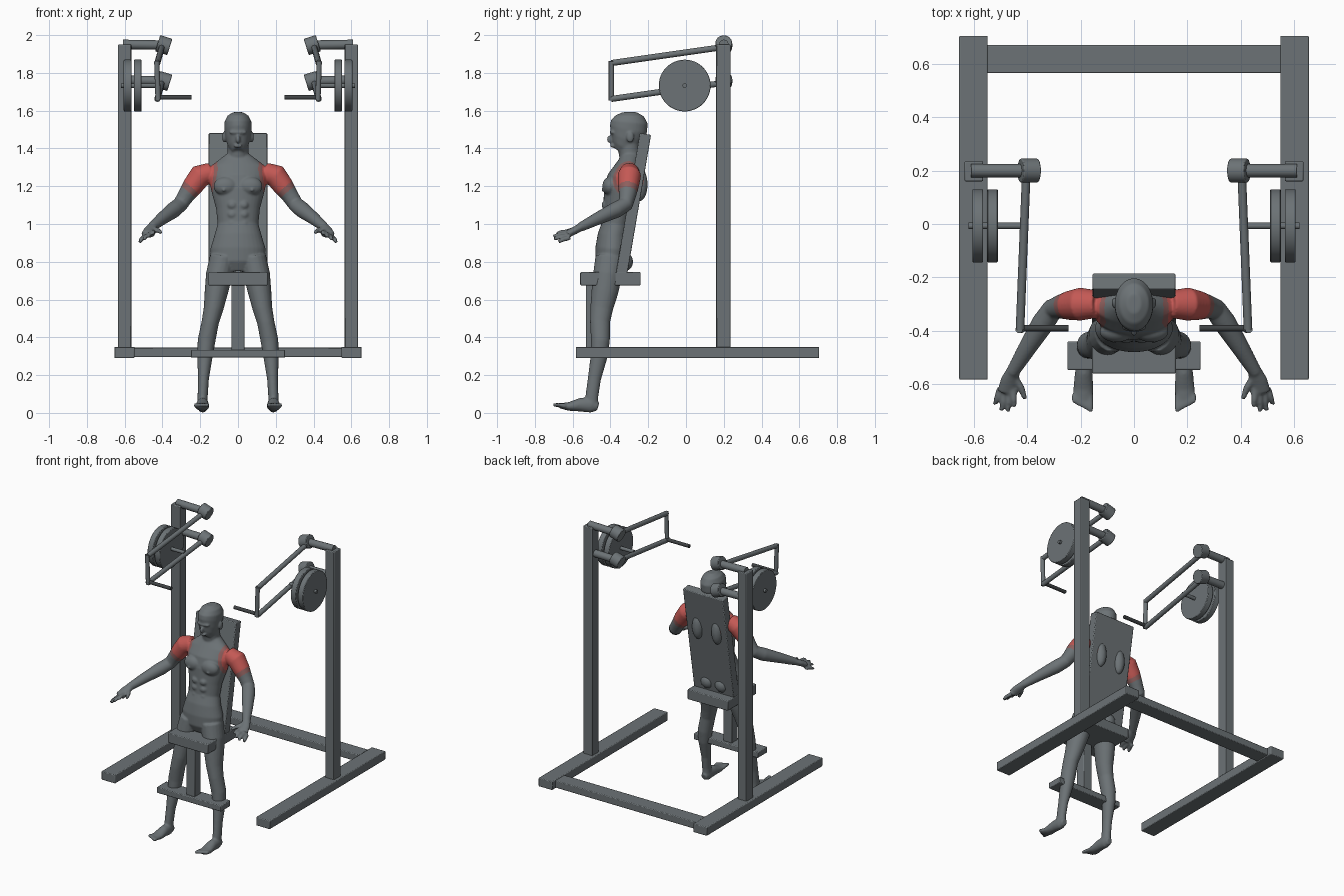
import bpy
import bmesh
from math import cos, sin, pi, radians
from mathutils import Vector, Matrix

default_cube = bpy.data.objects.get("Cube")
if default_cube:
    bpy.data.objects.remove(default_cube, do_unlink=True)


def make_material(name, colour):
    material = bpy.data.materials.new(name)
    material.use_nodes = True
    material.diffuse_color = (*colour, 1)
    shader = material.node_tree.nodes["Principled BSDF"]
    shader.inputs["Base Color"].default_value = (*colour, 1)
    shader.inputs["Roughness"].default_value = 0.7
    return material


steel = make_material("steel grey", (0.15, 0.17, 0.18))
rubber = make_material("dark rubber", (0.05, 0.055, 0.058))
muscle = make_material("muscle red", (0.55, 0.1, 0.09))
muscle_edge = make_material("faded muscle red", (0.27, 0.115, 0.11))


def finish(name, bm, material, bevel=0.0):
    """Turn a bmesh into a named object with soft edges."""
    bmesh.ops.recalc_face_normals(bm, faces=bm.faces)
    mesh = bpy.data.meshes.new(name)
    bm.to_mesh(mesh)
    bm.free()
    mesh.materials.append(material)
    obj = bpy.data.objects.new(name, mesh)
    bpy.context.collection.objects.link(obj)
    bpy.ops.object.select_all(action="DESELECT")
    obj.select_set(True)
    bpy.context.view_layer.objects.active = obj
    bpy.ops.object.shade_smooth_by_angle(angle=radians(35))
    if bevel:
        modifier = obj.modifiers.new("soft edges", "BEVEL")
        modifier.width = bevel
        modifier.segments = 2
        modifier.limit_method = "ANGLE"
    return obj


def box(name, low, high, bevel=0.005, material=steel):
    low, high = Vector(low), Vector(high)
    bm = bmesh.new()
    bmesh.ops.create_cube(bm, size=1)
    bmesh.ops.scale(bm, vec=high - low, verts=bm.verts)
    bmesh.ops.translate(bm, vec=(low + high) / 2, verts=bm.verts)
    return finish(name, bm, material, bevel)


def rod(name, start, end, radius, sides=20, bevel=0.0, material=steel):
    start, end = Vector(start), Vector(end)
    axis = end - start
    turn = axis.to_track_quat("Z", "Y").to_matrix().to_4x4()
    bm = bmesh.new()
    bmesh.ops.create_cone(bm, cap_ends=True, segments=sides, radius1=radius,
                          radius2=radius, depth=axis.length,
                          matrix=Matrix.Translation((start + end) / 2) @ turn)
    return finish(name, bm, material, bevel)


# Floor frame, uprights and press arms
box("rear_beam", (-0.56, 0.565, 0.295), (0.56, 0.67, 0.345))
for side, s in (("left", 1), ("right", -1)):
    def mirrored(*point):
        return Vector((s * point[0], point[1], point[2]))

    def side_box(name, low, high):
        a, b = mirrored(*low), mirrored(*high)
        box(side + name, [min(p) for p in zip(a, b)], [max(p) for p in zip(a, b)])

    side_box("_floor_rail", (0.548, -0.583, 0.29), (0.655, 0.705, 0.35))
    side_box("_upright", (0.565, 0.16, 0.345), (0.635, 0.235, 1.95))

    # Two parallel arms, each on a tilted hub
    for level, height in (("upper", 1.947), ("lower", 1.757)):
        hub = mirrored(0.393, 0.2, height)
        tilt = mirrored(0.032, 0, 0.01)
        rod(f"{side}_{level}_crossbar", mirrored(0.61, 0.2, height + 0.004), hub, 0.025)
        rod(f"{side}_{level}_hub", hub - tilt, hub + tilt, 0.045, 24, 0.004)
        rod(f"{side}_{level}_press_arm", mirrored(0.403, 0.2, height - 0.01),
            mirrored(0.427, -0.395, height - 0.095), 0.016)
    rod(side + "_arm_link", mirrored(0.43, -0.395, 1.862), mirrored(0.423, -0.395, 1.655), 0.014)
    rod(side + "_handle", mirrored(0.43, -0.39, 1.67), mirrored(0.245, -0.39, 1.67),
        0.012, material=rubber)

    # Weight discs on their pin
    rod(side + "_weight_pin", mirrored(0.62, -0.007, 1.733), mirrored(0.41, -0.007, 1.733), 0.012)
    for place, x in (("inner", 0.51), ("outer", 0.565)):
        rod(f"{side}_{place}_weight", mirrored(x, -0.007, 1.733),
            mirrored(x + 0.04, -0.007, 1.733), 0.137, 48, 0.004)

# Bench
box("seat", (-0.157, -0.56, 0.675), (0.157, -0.24, 0.745))
box("seat_column", (-0.034, -0.53, 0.33), (0.034, -0.46, 0.68))
box("foot_bar", (-0.25, -0.547, 0.292), (0.25, -0.44, 0.333))
back_pad = box("back_pad", (-0.155, -0.03, -0.388), (0.155, 0.03, 0.388))
back_pad.location = (0, -0.28, 1.094)
back_pad.rotation_euler.x = radians(-9.7)


# Figure: lofted limbs and rounded muscles fused into one skin
body = bmesh.new()


def loft(rings, s=1, sides=20):
    """Skin elliptical rings (x, y, z, half width, half depth) along a path."""
    centres = [Vector((s * r[0], r[1], r[2])) for r in rings]
    loops = []
    for i, ring in enumerate(rings):
        ahead, behind = min(i + 1, len(rings) - 1), max(i - 1, 0)
        along = (centres[ahead] - centres[behind]).normalized()
        across = Vector((1, 0, 0))
        across = (across - along * across.dot(along)).normalized()
        deep = along.cross(across)
        angles = [2 * pi * k / sides for k in range(sides)]
        loops.append([body.verts.new(centres[i] + across * cos(a) * ring[3]
                                     + deep * sin(a) * ring[-1]) for a in angles])
    for lower, upper in zip(loops, loops[1:]):
        for k in range(sides):
            n = (k + 1) % sides
            body.faces.new((lower[k], lower[n], upper[n], upper[k]))
    body.faces.new(loops[0][::-1])
    body.faces.new(loops[-1])


def blob(centre, radii):
    matrix = Matrix.Translation(centre) @ Matrix.Diagonal((*radii, 1))
    bmesh.ops.create_icosphere(body, subdivisions=3, radius=1, matrix=matrix)


torso = [(-0.395, 0.75, 0.09, 0.06), (-0.395, 0.8, 0.143, 0.085), (-0.39, 0.87, 0.146, 0.09),
         (-0.385, 0.94, 0.125, 0.082), (-0.37, 1.0, 0.108, 0.075), (-0.36, 1.08, 0.116, 0.08),
         (-0.34, 1.17, 0.14, 0.095), (-0.325, 1.24, 0.155, 0.092), (-0.305, 1.3, 0.15, 0.07),
         (-0.295, 1.34, 0.1, 0.055), (-0.29, 1.37, 0.06, 0.05)]
neck = [(-0.285, 1.31, 0.065, 0.06), (-0.3, 1.38, 0.056, 0.057), (-0.305, 1.44, 0.056, 0.06)]
head = [(-0.355, 1.385, 0.03, 0.03), (-0.337, 1.41, 0.052, 0.06), (-0.32, 1.45, 0.065, 0.082),
        (-0.305, 1.5, 0.072, 0.1), (-0.3, 1.54, 0.072, 0.098), (-0.298, 1.573, 0.056, 0.075),
        (-0.298, 1.592, 0.026, 0.036)]
for rings in (torso, neck, head):
    loft([(0, *ring) for ring in rings], sides=32)

# Nose, brow and lips
blob((0, -0.4, 1.448), (0.012, 0.02, 0.022))
blob((0, -0.388, 1.485), (0.048, 0.016, 0.011))
blob((0, -0.39, 1.414), (0.023, 0.012, 0.011))

arm = [(0.14, -0.3, 1.275, 0.052), (0.2, -0.3, 1.255, 0.062), (0.24, -0.305, 1.2, 0.055),
       (0.275, -0.31, 1.15, 0.045), (0.305, -0.32, 1.105, 0.041), (0.34, -0.37, 1.075, 0.043),
       (0.4, -0.465, 1.03, 0.034), (0.455, -0.555, 0.985, 0.025)]
palm = [(0.45, -0.545, 0.99, 0.025, 0.022), (0.465, -0.585, 0.968, 0.034, 0.021),
        (0.477, -0.63, 0.945, 0.036, 0.02)]
thumb = [(0.45, -0.57, 0.977, 0.014), (0.422, -0.615, 0.965, 0.013), (0.408, -0.655, 0.955, 0.009)]
leg = [(0.08, -0.4, 0.82, 0.07, 0.08), (0.1, -0.415, 0.73, 0.07, 0.077),
       (0.115, -0.43, 0.64, 0.062, 0.071), (0.13, -0.447, 0.55, 0.052, 0.06),
       (0.147, -0.455, 0.48, 0.046, 0.053), (0.167, -0.453, 0.38, 0.047, 0.05),
       (0.175, -0.46, 0.3, 0.041, 0.045), (0.183, -0.485, 0.18, 0.029, 0.035),
       (0.187, -0.498, 0.09, 0.027, 0.034), (0.187, -0.5, 0.04, 0.027, 0.034)]
foot = [(0.187, -0.465, 0.033, 0.02, 0.022), (0.187, -0.5, 0.043, 0.03, 0.042),
        (0.188, -0.56, 0.043, 0.033, 0.036), (0.19, -0.62, 0.034, 0.038, 0.023),
        (0.192, -0.665, 0.037, 0.035, 0.014)]
for s in (1, -1):
    for rings in (arm, palm, thumb, leg, foot):
        loft(rings, s)
    # Fingers and toes
    for i, reach in enumerate((0.685, 0.703, 0.7, 0.675)):
        base = Vector((0.453 + 0.016 * i, -0.615, 0.96 - 0.011 * i))
        tip = Vector((0.448 + 0.024 * i, -reach, 0.95 - 0.015 * i))
        middle = base.lerp(tip, 0.6) + Vector((0, 0, 0.004))
        loft([(*base, 0.013), (*middle, 0.012), (*tip, 0.009)], s, 12)
    for i in range(5):
        x = 0.163 + 0.015 * i
        loft([(x, -0.64, 0.036, 0.011), (x, -0.69 + 0.008 * i, 0.042, 0.011),
              (x, -0.703 + 0.008 * i, 0.043, 0.008)], s, 12)
    # Chest, shoulder blades, buttocks, ears and stomach muscles
    blob((s * 0.065, -0.403, 1.2), (0.065, 0.04, 0.05))
    blob((s * 0.075, -0.44, 1.18), (0.009, 0.009, 0.009))
    blob((s * 0.075, -0.245, 1.21), (0.04, 0.042, 0.09))
    blob((s * 0.055, -0.325, 0.8), (0.05, 0.045, 0.05))
    blob((s * 0.073, -0.295, 1.46), (0.011, 0.02, 0.03))
    for z in (1.1, 1.05, 1.0):
        blob((s * 0.03, -0.423, z), (0.028, 0.024, 0.025))

figure = finish("exercising_figure", body, steel)
remesh = figure.modifiers.new("fuse", "REMESH")
remesh.mode = "VOXEL"
remesh.voxel_size = 0.006
relax = figure.modifiers.new("relax", "SMOOTH")
relax.factor = 0.5
relax.iterations = 4
bpy.ops.object.convert(target="MESH")
bpy.ops.object.shade_smooth()

# Highlighted shoulder muscles, fading at the rim
skin = bpy.context.object.data
skin.materials.clear()
for material in (steel, muscle, muscle_edge):
    skin.materials.append(material)
shoulder = Vector((0.195, -0.3, 1.25))
for face in skin.polygons:
    c = face.center
    distance = (Vector((abs(c.x), c.y, c.z)) - shoulder).length
    face.material_index = 1 if distance < 0.095 else 2 if distance < 0.118 else 0
